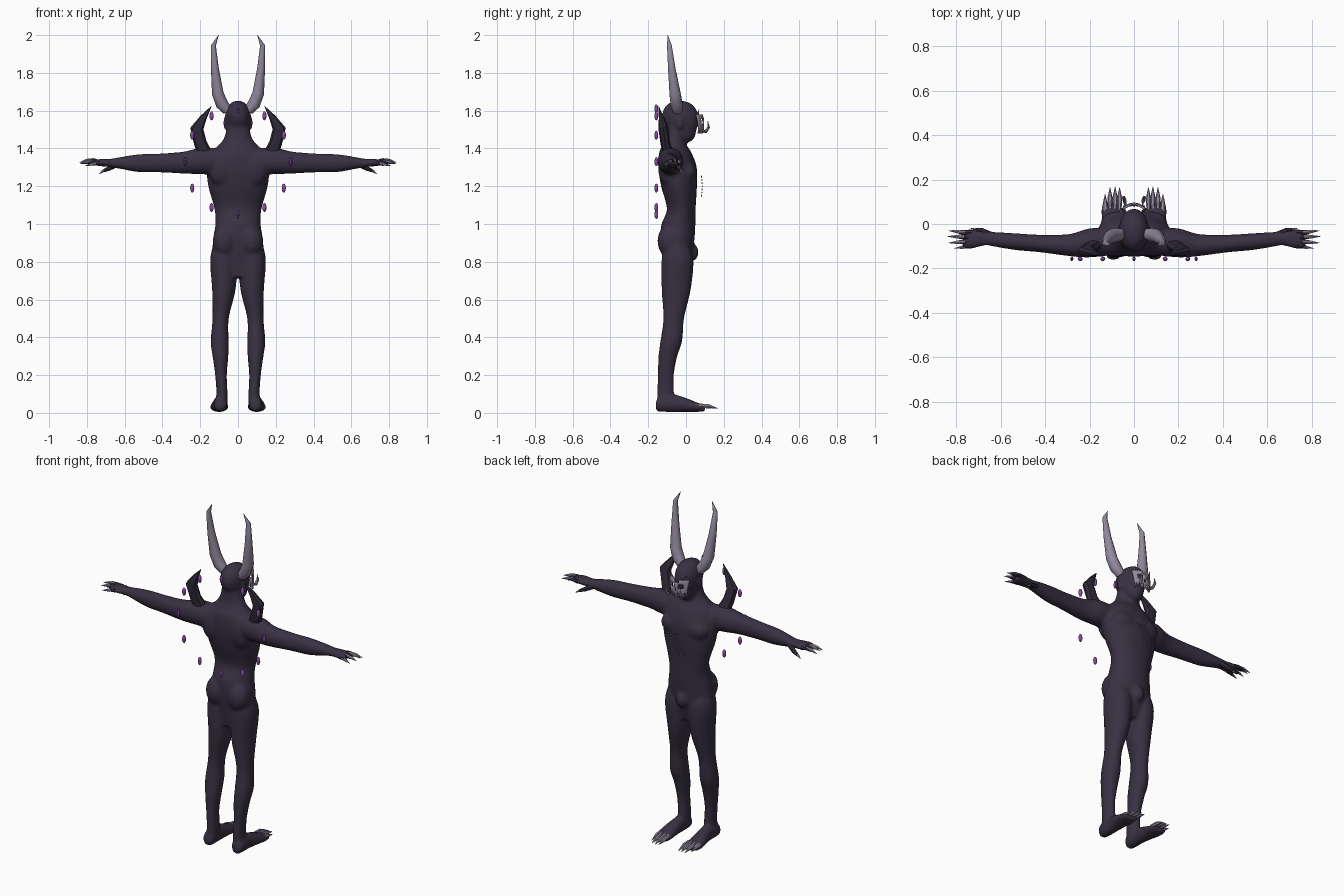
import bpy, bmesh, math
from mathutils import Vector, Matrix

cube = bpy.data.objects.get("Cube")
if cube:
    bpy.data.objects.remove(cube, do_unlink=True)


def material(name, r, g, b):
    m = bpy.data.materials.new(name)
    m.use_nodes = True
    m.diffuse_color = (r, g, b, 1)
    bsdf = next(n for n in m.node_tree.nodes if n.type == 'BSDF_PRINCIPLED')
    bsdf.inputs["Base Color"].default_value = (r, g, b, 1)
    return m


SKIN = material("dark violet skin", 0.040, 0.030, 0.055)
BONE = material("pale horn", 0.29, 0.25, 0.34)
GLOW = material("bright purple", 0.25, 0.07, 0.38)
DARK = material("dark spike", 0.030, 0.023, 0.040)
SIDES = (("left", 1), ("right", -1))


def finish(bm, name, mat, angle=40):
    bmesh.ops.recalc_face_normals(bm, faces=bm.faces)
    me = bpy.data.meshes.new(name)
    bm.to_mesh(me)
    bm.free()
    me.materials.append(mat)
    ob = bpy.data.objects.new(name, me)
    bpy.context.collection.objects.link(ob)
    bpy.ops.object.select_all(action='DESELECT')
    ob.select_set(True)
    bpy.context.view_layer.objects.active = ob
    bpy.ops.object.shade_smooth_by_angle(angle=math.radians(angle))
    return ob


def skin_rings(bm, rings):
    loops = [[bm.verts.new(p) for p in ring] for ring in rings]
    n = len(loops[0])
    for a, b in zip(loops, loops[1:]):
        for i in range(n):
            j = (i + 1) % n
            bm.faces.new((a[i], a[j], b[j], b[i]))
    bm.faces.new(loops[0])
    bm.faces.new(loops[-1])


def smooth_rows(rows, steps=4):
    """Catmull-Rom interpolation between cross-sections."""
    rows = [Vector(r) for r in rows]
    out = []
    for i in range(len(rows) - 1):
        p0, p1, p2, p3 = rows[max(i - 1, 0)], rows[i], rows[i + 1], rows[min(i + 2, len(rows) - 1)]
        for k in range(steps):
            t = k / steps
            out.append(0.5 * (2 * p1 + (p2 - p0) * t + (2 * p0 - 5 * p1 + 4 * p2 - p3) * t * t
                              + (3 * p1 - p0 - 3 * p2 + p3) * t ** 3))
    return out + [rows[-1]]


def loft(bm, axis, rows, s=1, n=24):
    """Rows: place along axis, two centre coordinates, two radii."""
    rings = []
    for a, c1, c2, r1, r2 in smooth_rows(rows):
        ring = []
        for i in range(n):
            t = math.tau * i / n
            p, q = c1 + r1 * math.cos(t), c2 + r2 * math.sin(t)
            x, y, z = {'x': (a, p, q), 'y': (p, a, q), 'z': (p, q, a)}[axis]
            ring.append((s * x, y, z))
        rings.append(ring)
    skin_rings(bm, rings)


def tube(bm, pts, s=1, n=8, flat=1.0):
    """Tapered tube; each point is x, y, z, radius."""
    ps = [Vector((s * p[0], p[1], p[2])) for p in pts]
    rings = []
    for i, p in enumerate(ps):
        d = (ps[min(i + 1, len(ps) - 1)] - ps[max(i - 1, 0)]).normalized()
        u = d.cross(Vector((0, 1, 0)) if abs(d.y) < 0.9 else Vector((0, 0, 1))).normalized()
        v = d.cross(u) * flat
        r = pts[i][3]
        rings.append([p + r * (u * math.cos(math.tau * k / n) + v * math.sin(math.tau * k / n))
                      for k in range(n)])
    skin_rings(bm, rings)


def ball(bm, centre, size, n=16):
    mat = Matrix.Translation(centre) @ Matrix.Diagonal((*size, 1))
    bmesh.ops.create_uvsphere(bm, u_segments=n, v_segments=n // 2, radius=1, matrix=mat)


# Body: torso, head, limbs and muscles fused into one skin
bm = bmesh.new()
loft(bm, 'z', [(.72, 0, -.05, .09, .06), (.80, 0, -.045, .135, .075), (.92, 0, -.045, .132, .09),
               (1.0, 0, -.04, .12, .09), (1.08, 0, -.025, .125, .076), (1.2, 0, -.037, .158, .095),
               (1.3, 0, -.045, .165, .102), (1.38, 0, -.057, .14, .085), (1.42, 0, -.06, .10, .062),
               (1.46, 0, -.055, .072, .052), (1.53, 0, -.05, .058, .05)])
loft(bm, 'z', [(1.435, 0, .005, .022, .02), (1.46, 0, -.0, .044, .047), (1.50, 0, -.018, .058, .074),
               (1.55, 0, -.027, .067, .096), (1.60, 0, -.032, .064, .09), (1.637, 0, -.033, .042, .06),
               (1.652, 0, -.034, .015, .02)])
ball(bm, (0, .035, .85), (.035, .032, .045))
for _, s in SIDES:
    loft(bm, 'z', [(.88, .075, -.05, .06, .07), (.8, .076, -.045, .072, .085), (.65, .075, -.052, .062, .077),
                   (.5, .092, -.065, .043, .055), (.38, .097, -.078, .048, .058), (.3, .093, -.096, .042, .05),
                   (.2, .09, -.107, .031, .043), (.1, .085, -.108, .03, .045), (.04, .09, -.11, .034, .044)], s)
    loft(bm, 'y', [(-.16, .093, .035, .015, .02), (-.14, .093, .046, .034, .04), (-.06, .093, .05, .035, .046),
                   (.0, .097, .042, .043, .037), (.06, .1, .03, .048, .025), (.1, .1, .024, .04, .015)], s)
    loft(bm, 'x', [(.10, -.08, 1.33, .06, .07), (.2, -.085, 1.333, .066, .07), (.29, -.095, 1.325, .05, .058),
                   (.42, -.088, 1.323, .04, .05), (.53, -.08, 1.322, .038, .047), (.62, -.07, 1.323, .034, .032),
                   (.67, -.066, 1.323, .031, .023), (.72, -.068, 1.325, .042, .02), (.77, -.07, 1.325, .038, .013)], s)
    ball(bm, (s * .07, -.09, .91), (.065, .062, .085))
    ball(bm, (s * .19, -.085, 1.335), (.07, .064, .066))
    ball(bm, (s * .07, .012, 1.275), (.08, .046, .058))
    ball(bm, (s * .085, -.10, 1.30), (.075, .048, .10))
    ball(bm, (s * .066, -.035, 1.535), (.012, .022, .036))
body = finish(bm, "body", SKIN)
fuse = body.modifiers.new("fuse", 'REMESH')
fuse.mode = 'VOXEL'
fuse.voxel_size = 0.009
fuse.use_smooth_shade = True
relax = body.modifiers.new("relax", 'SMOOTH')
relax.factor = 0.5
relax.iterations = 5

for side, s in SIDES:
    # Horn with a bent root and hooked tip
    bm = bmesh.new()
    tube(bm, [(.055, -.045, 1.60, .026), (.085, -.05, 1.635, .033), (.107, -.058, 1.69, .031),
              (.122, -.075, 1.82, .021), (.13, -.088, 1.945, .013), (.103, -.097, 2.0, .001)], s, 10)
    finish(bm, side + "_horn", BONE)
    # Spike rising from the shoulder blade
    bm = bmesh.new()
    tube(bm, [(.17, -.09, 1.36, .04), (.20, -.11, 1.43, .034), (.218, -.12, 1.505, .035),
              (.185, -.13, 1.56, .019), (.14, -.145, 1.625, .001)], s, 8, .75)
    finish(bm, side + "_back_spike", DARK)
    # Fingers, thumb and their claws
    fingers, claws = bmesh.new(), bmesh.new()
    for y, tip_y, reach, z in ((-.038, -.03, .835, 1.325), (-.058, -.056, .84, 1.333),
                               (-.08, -.085, .835, 1.327), (-.098, -.11, .81, 1.315)):
        tube(fingers, [(.73, y, 1.325, .013), (.765, y, z + .004, .011), (reach - .04, (y + tip_y) / 2, z, .008)], s)
        tube(claws, [(reach - .075, y, z + .008, .008), (reach - .04, (y + tip_y) / 2, z + .003, .009),
                     (reach, tip_y, z - .007, .001)], s, 6)
    tube(fingers, [(.645, -.05, 1.315, .016), (.685, -.03, 1.293, .012), (.71, -.025, 1.282, .008)], s)
    tube(claws, [(.695, -.027, 1.29, .007), (.715, -.024, 1.28, .007), (.735, -.02, 1.265, .001)], s, 6)
    finish(fingers, side + "_fingers", SKIN)
    finish(claws, side + "_finger_claws", BONE)
    # Toe claws
    bm = bmesh.new()
    for x, tip in ((.065, .165), (.085, .168), (.108, .165), (.13, .135)):
        tube(bm, [(x, tip - .10, .042, .009), (x, tip - .05, .036, .012), (x, tip, .024, .001)], s, 6)
    finish(bm, side + "_toe_claws", BONE)
    # Tusk curling up from the mask, and the mask's brow point
    bm = bmesh.new()
    tube(bm, [(.036, .075, 1.487, .009), (.042, .105, 1.49, .010), (.046, .12, 1.512, .008),
              (.044, .116, 1.545, .001)], s, 6)
    tube(bm, [(.045, .06, 1.56, .012), (.05, .064, 1.585, .009), (.052, .07, 1.61, .001)], s, 6, .5)
    finish(bm, side + "_tusk", BONE)

# Mask: curved plate with eye openings, a split brow and toothed lower edge
bm = bmesh.new()
COLS, ROWS = 18, 12
grid = []
for j in range(ROWS + 1):
    z = 1.48 + .1 * j / ROWS
    half = .062 - .012 * (1 - j / ROWS)
    xs = [half * (2 * i / COLS - 1) for i in range(COLS + 1)]
    grid.append([bm.verts.new((x, .092 - 9 * x * x - 2 * (z - 1.53) ** 2, z)) for x in xs])
for j in range(ROWS):
    for i in range(COLS):
        off = abs(i - (COLS - 1) / 2)
        eye = 6 <= j <= 8 and 2 < off < 6
        nose = 4 <= j <= 5 and off < 1
        tooth_gap = j < 3 and i % 3 == 1
        brow = j > 9 and off < 2
        if not (eye or nose or tooth_gap or brow):
            bm.faces.new((grid[j][i], grid[j][i + 1], grid[j + 1][i + 1], grid[j + 1][i]))
bmesh.ops.delete(bm, geom=[v for v in bm.verts if not v.link_faces], context='VERTS')
mask = finish(bm, "face_mask", BONE)
thick = mask.modifiers.new("thickness", 'SOLIDIFY')
thick.thickness = 0.008
thick.offset = 0

# Ring of floating beads behind the back
for k in range(12):
    a = math.tau * k / 12
    slim = 0.65 if k % 3 == 0 else 1
    bm = bmesh.new()
    ball(bm, (.28 * math.sin(a), -.157, 1.33 + .28 * math.cos(a)), (.011 * slim, .010, .024), 12)
    finish(bm, "floating_bead_%d" % (k + 1), GLOW)

# Slanted grid of small marks hovering before the chest
bm = bmesh.new()
for row in range(7):
    for col in range(4):
        f = row / 6 - .5
        x = .045 * f + (col - 1.5) * .016
        ball(bm, (x, .086 - .02 * f * f, 1.20 + .1 * f), (.0045, .003, .006), 6)
finish(bm, "chest_marks", GLOW)
